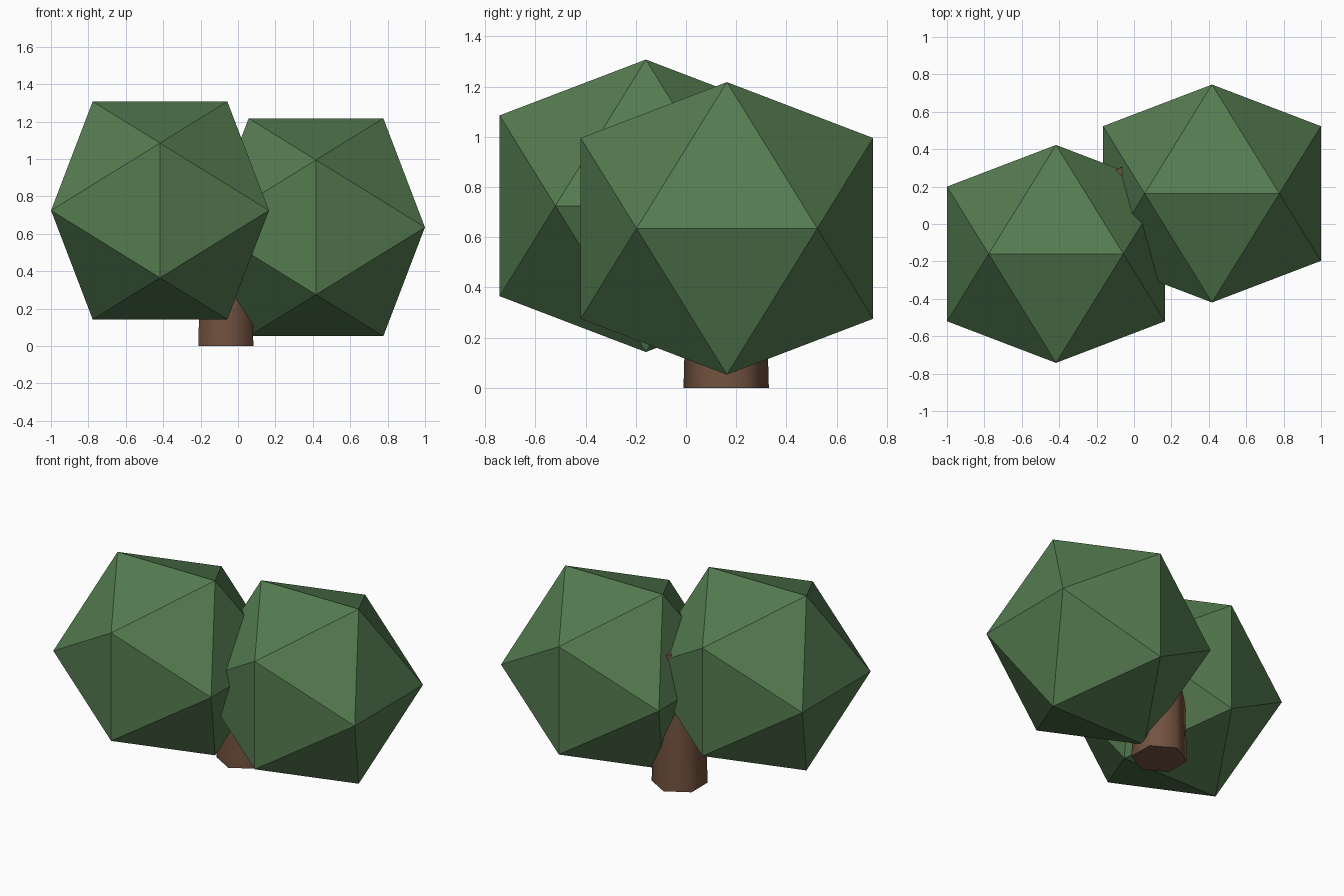
import bpy, bmesh, math

if "Cube" in bpy.data.objects:
    bpy.data.objects.remove(bpy.data.objects["Cube"])


def material(name, color):
    m = bpy.data.materials.new(name)
    m.diffuse_color = color
    m.use_nodes = True
    m.node_tree.nodes["Principled BSDF"].inputs["Base Color"].default_value = m.diffuse_color
    return m


leaf = material("leaf_green", (0.09, 0.20, 0.08, 1))
bark = material("bark_brown", (0.17, 0.085, 0.05, 1))

SHORT = 0.36
LONG = SHORT * (1 + math.sqrt(5)) / 2


# Foliage ball: icosahedron with its edges aligned to the axes
def foliage(name, center):
    bm = bmesh.new()
    for s in (-1, 1):
        for t in (-1, 1):
            a, b = s * SHORT, t * LONG
            for co in ((a, 0, b), (b, a, 0), (0, b, a)):
                bm.verts.new(co)
    bmesh.ops.convex_hull(bm, input=bm.verts[:])
    bmesh.ops.recalc_face_normals(bm, faces=bm.faces[:])
    mesh = bpy.data.meshes.new(name)
    bm.to_mesh(mesh)
    bm.free()
    mesh.materials.append(leaf)
    obj = bpy.data.objects.new(name, mesh)
    obj.location = center
    bpy.context.collection.objects.link(obj)


foliage("foliage_left", (-0.417, -0.16, 0.725))
foliage("foliage_right", (0.417, 0.163, 0.635))

# Trunk: tapered six-sided column with softened sides, corners along y
bpy.ops.mesh.primitive_cone_add(vertices=6, radius1=0.17, radius2=0.145,
                                depth=0.90, location=(-0.065, 0.16, 0.45))
trunk = bpy.context.object
trunk.name = "trunk"
if max(v.co.x for v in trunk.data.vertices) > 0.16:
    trunk.rotation_euler.z = math.radians(30)
trunk.data.materials.append(bark)
bpy.ops.object.shade_smooth_by_angle(angle=math.radians(65))
